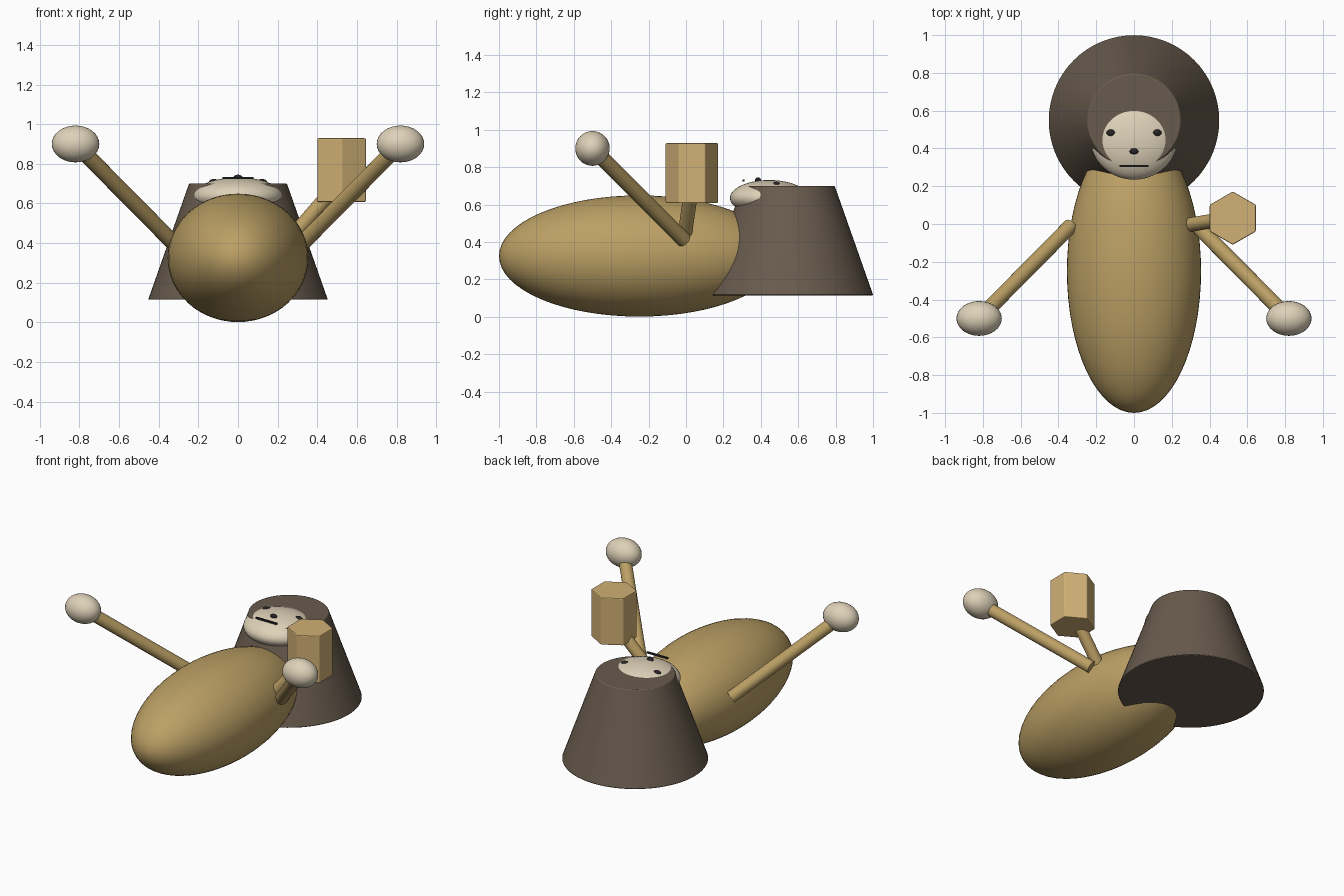
import bpy
from math import pi
from mathutils import Vector

if "Cube" in bpy.data.objects:
    bpy.data.objects.remove(bpy.data.objects["Cube"])


def material(name, rgb):
    m = bpy.data.materials.new(name)
    m.diffuse_color = (*rgb, 1)
    m.use_nodes = True
    m.node_tree.nodes["Principled BSDF"].inputs["Base Color"].default_value = m.diffuse_color
    return m


TAN = material("tan", (0.50, 0.35, 0.13))
BROWN = material("brown", (0.14, 0.105, 0.075))
PALE = material("pale", (0.73, 0.64, 0.48))
WOOD = material("wood", (0.64, 0.44, 0.18))
DARK = material("dark", (0.02, 0.018, 0.018))


def finish(name, mat, smooth=True):
    o = bpy.context.object
    o.name = name
    o.data.materials.append(mat)
    if smooth:
        bpy.ops.object.shade_smooth_by_angle(angle=pi / 6)
    return o


def ellipsoid(name, loc, radii, mat, seg=48):
    bpy.ops.mesh.primitive_uv_sphere_add(segments=seg, ring_count=seg // 2, location=loc)
    bpy.context.object.scale = radii
    bpy.ops.object.transform_apply(location=False, rotation=False, scale=True)
    return finish(name, mat)


def rod(name, a, b, r, mat):
    a, b = Vector(a), Vector(b)
    bpy.ops.mesh.primitive_cylinder_add(vertices=24, radius=r, depth=(b - a).length,
                                        location=(a + b) / 2)
    bpy.context.object.rotation_euler = (b - a).to_track_quat('Z', 'Y').to_euler()
    return finish(name, mat)


def bevel(o, w):
    m = o.modifiers.new("bevel", 'BEVEL')
    m.width = w
    m.segments = 2


# Reclining body
ellipsoid("body", (0, -0.25, 0.325), (0.355, 0.75, 0.324), TAN, 64)

# Tapered mane behind the face
bpy.ops.mesh.primitive_cone_add(vertices=64, radius1=0.453, radius2=0.247, depth=0.585,
                                location=(0, 0.548, 0.4075))
bevel(finish("mane", BROWN), 0.005)

# Face and features
ellipsoid("face", (0, 0.445, 0.635), (0.228, 0.21, 0.096), PALE)
for side, s in (("left", -1), ("right", 1)):
    ellipsoid(side + "_eye", (s * 0.12, 0.483, 0.71), (0.026, 0.018, 0.013), DARK, 24)
ellipsoid("nose", (0, 0.385, 0.73), (0.023, 0.016, 0.015), DARK, 24)
bpy.ops.mesh.primitive_cube_add(size=1, location=(0, 0.308, 0.728))
bpy.context.object.scale = (0.156, 0.011, 0.011)
finish("mouth", DARK, False)

# Raised arms with paws
for side, s in (("left", -1), ("right", 1)):
    rod(side + "_arm", (s * 0.335, -0.01, 0.41), (s * 0.81, -0.49, 0.89), 0.04, TAN)
    ellipsoid(side + "_paw", (s * 0.82, -0.5, 0.9), (0.12, 0.092, 0.093), PALE, 32)

# Hexagonal mug and its handle
rod("mug_handle", (0.29, -0.005, 0.45), (0.50, 0.03, 0.69), 0.038, TAN)
bpy.ops.mesh.primitive_cylinder_add(vertices=6, radius=0.141, depth=0.322,
                                    location=(0.523, 0.031, 0.768))
bevel(finish("mug", WOOD, False), 0.006)
